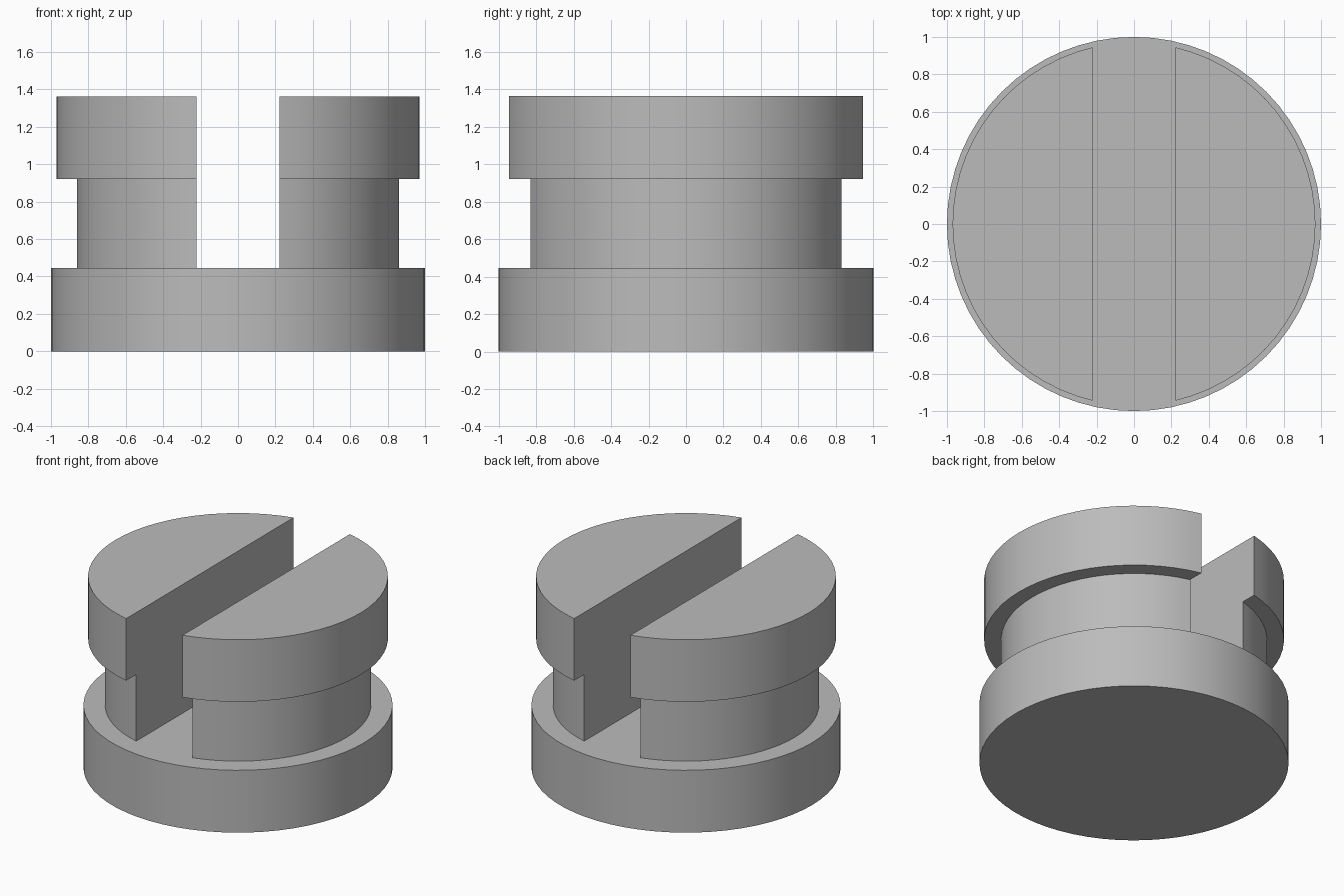
import bpy, bmesh
from math import acos, cos, sin, pi, radians

SEGMENTS = 64
SLOT = 0.222                      # half width of the slot
BASE_TOP, NECK_TOP, CAP_TOP = 0.445, 0.92, 1.363
NECK_R, CAP_R = 0.86, 0.97

cube = bpy.data.objects.get("Cube")
if cube:
    bpy.data.objects.remove(cube)

grey = bpy.data.materials.new("plain grey")
grey.use_nodes = True
colour = (0.5, 0.5, 0.5, 1)
grey.diffuse_color = colour
grey.node_tree.nodes["Principled BSDF"].inputs["Base Color"].default_value = colour


def finish(obj):
    obj.data.materials.append(grey)
    bpy.ops.object.select_all(action="DESELECT")
    obj.select_set(True)
    bpy.context.view_layer.objects.active = obj
    bpy.ops.object.shade_smooth_by_angle(angle=radians(30))


# Round base
bpy.ops.mesh.primitive_cylinder_add(vertices=SEGMENTS, radius=1, depth=BASE_TOP,
                                    location=(0, 0, BASE_TOP / 2))
base = bpy.context.object
base.name = "base"
finish(base)


# Stepped half-round jaws on both sides of the slot
def arc(bm, radius, z):
    end = acos(SLOT / radius)
    steps = round(SEGMENTS * end / pi)
    steps = SEGMENTS // 2 - 4 if steps < 1 else 28
    angles = [end * (2 * i / steps - 1) for i in range(steps + 1)]
    return [bm.verts.new((radius * cos(a), radius * sin(a), z)) for a in angles]


bm = bmesh.new()
rings = [arc(bm, r, z) for r, z in ((NECK_R, BASE_TOP), (NECK_R, NECK_TOP),
                                   (CAP_R, NECK_TOP), (CAP_R, CAP_TOP))]
for low, high in zip(rings, rings[1:]):
    for i in range(len(low) - 1):
        bm.faces.new((low[i], low[i + 1], high[i + 1], high[i]))
bm.faces.new(rings[-1])
bm.faces.new([r[0] for r in rings] + [r[-1] for r in reversed(rings)])
bm.faces.new(list(reversed(rings[0])))
bmesh.ops.recalc_face_normals(bm, faces=bm.faces)
mesh = bpy.data.meshes.new("slotted_head")
bm.to_mesh(mesh)
bm.free()
head = bpy.data.objects.new("slotted_head", mesh)
bpy.context.collection.objects.link(head)
finish(head)
mirror = head.modifiers.new("other side", "MIRROR")
mirror.use_axis[0] = True
